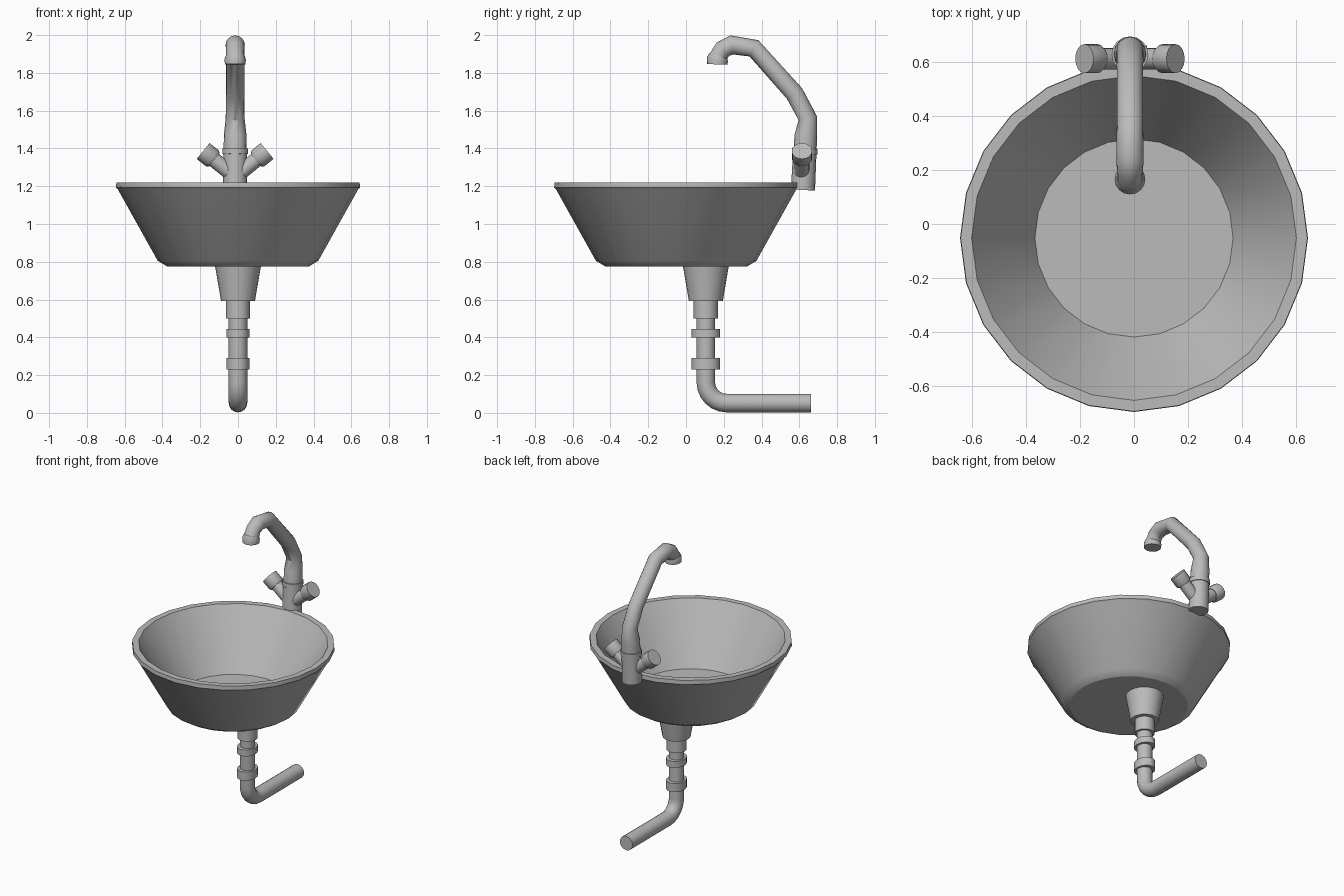
import bpy, bmesh, math
from mathutils import Vector

if "Cube" in bpy.data.objects:
    bpy.data.objects.remove(bpy.data.objects["Cube"])

grey = bpy.data.materials.new("dark_grey")
grey.diffuse_color = (0.5, 0.5, 0.5, 1)
grey.use_nodes = True
grey.node_tree.nodes["Principled BSDF"].inputs["Base Color"].default_value = grey.diffuse_color


def finish(name, bm, angle=35):
    bmesh.ops.recalc_face_normals(bm, faces=bm.faces[:])
    me = bpy.data.meshes.new(name)
    bm.to_mesh(me)
    bm.free()
    me.materials.append(grey)
    ob = bpy.data.objects.new(name, me)
    bpy.context.collection.objects.link(ob)
    bpy.ops.object.select_all(action='DESELECT')
    ob.select_set(True)
    bpy.context.view_layer.objects.active = ob
    bpy.ops.object.shade_smooth_by_angle(angle=math.radians(angle))
    return ob


def skin(name, rings, angle=35):
    """Bridge equal rings of points and cap both ends."""
    bm = bmesh.new()
    vs = [[bm.verts.new(p) for p in r] for r in rings]
    n = len(vs[0])
    for a, b in zip(vs, vs[1:]):
        for i in range(n):
            j = (i + 1) % n
            bm.faces.new((a[i], a[j], b[j], b[i]))
    bm.faces.new(vs[0])
    bm.faces.new(vs[-1])
    return finish(name, bm, angle)


def tube(name, path, sides=16, squash=1.0, angle=35):
    """Sweep circles along (x, y, z, radius) points; squash scales the width."""
    pts = [Vector(p[:3]) for p in path]
    rings = []
    for k, p in enumerate(pts):
        t = Vector()
        if k > 0:
            t += (p - pts[k - 1]).normalized()
        if k < len(pts) - 1:
            t += (pts[k + 1] - p).normalized()
        t.normalize()
        u = Vector((1, 0, 0)) if abs(t.x) < 0.01 else Vector((0, 1, 0))
        v = t.cross(u)
        r = path[k][3]
        rings.append([p + r * (math.cos(a) * u * squash + math.sin(a) * v)
                      for a in (2 * math.pi * i / sides for i in range(sides))])
    return skin(name, rings, angle)


# Basin: outer wall, rim, inner wall and floor in one profile (radius, z)
profile = [(0.375, 0.775), (0.425, 0.805), (0.637, 1.185), (0.646, 1.192),
           (0.644, 1.22), (0.603, 1.22), (0.368, 0.832)]
N = 24
skin("basin", [[(r * math.sin(2 * math.pi * i / N), -0.052 - r * math.cos(2 * math.pi * i / N), z)
                for i in range(N)] for r, z in profile], angle=30)

# Drain and waste pipe
DY = 0.105
tube("drain_cone", [(0, DY, 0.78, 0.122), (0, DY, 0.593, 0.09)], 20)
tube("drain_collar", [(0, DY, 0.60, 0.064), (0, DY, 0.50, 0.064)])
for name, z0, z1 in (("upper_pipe_nut", 0.40, 0.445), ("lower_pipe_nut", 0.23, 0.29)):
    tube(name, [(0, DY, z0, 0.075), (0, DY, z1, 0.075)], squash=0.82)
B = 0.11
bend = [(0, DY + B - B * math.cos(a), 0.052 + B - B * math.sin(a), 0.049)
        for a in (math.pi / 2 * i / 6 for i in range(7))]
tube("waste_pipe", [(0, DY, 0.52, 0.049)] + bend + [(0, 0.663, 0.052, 0.049)])

# Tap body, collar ring, spout and nozzle
FX = -0.015
tube("tap_body", [(FX, 0.619, 1.18, 0.064), (FX, 0.629, 1.38, 0.062)])
tube("tap_ring", [(FX, 0.628, 1.37, 0.068), (FX, 0.629, 1.40, 0.068)])
spout = [(0.63, 1.39, 0.061), (0.635, 1.47, 0.06), (0.645, 1.56, 0.05), (0.575, 1.69, 0.049),
         (0.36, 1.93, 0.049), (0.243, 1.948, 0.051), (0.195, 1.925, 0.048), (0.160, 1.868, 0.048)]
tube("spout", [(FX, y, z, r) for y, z, r in spout], angle=40)
tube("nozzle", [(FX, 0.172, 1.89, 0.05), (FX, 0.166, 1.872, 0.057), (FX, 0.165, 1.845, 0.054)])

# Two angled tap handles
for side, s in (("left", -1), ("right", 1)):
    def at(d):
        return (FX + s * d * 0.78, 0.614, 1.25 + d * 0.63)
    tube(side + "_handle_stem", [(*at(0.0), 0.04), (*at(0.16), 0.04)])
    tube(side + "_handle_knob", [(*at(0.142), 0.045), (*at(0.155), 0.054), (*at(0.217), 0.054)])
